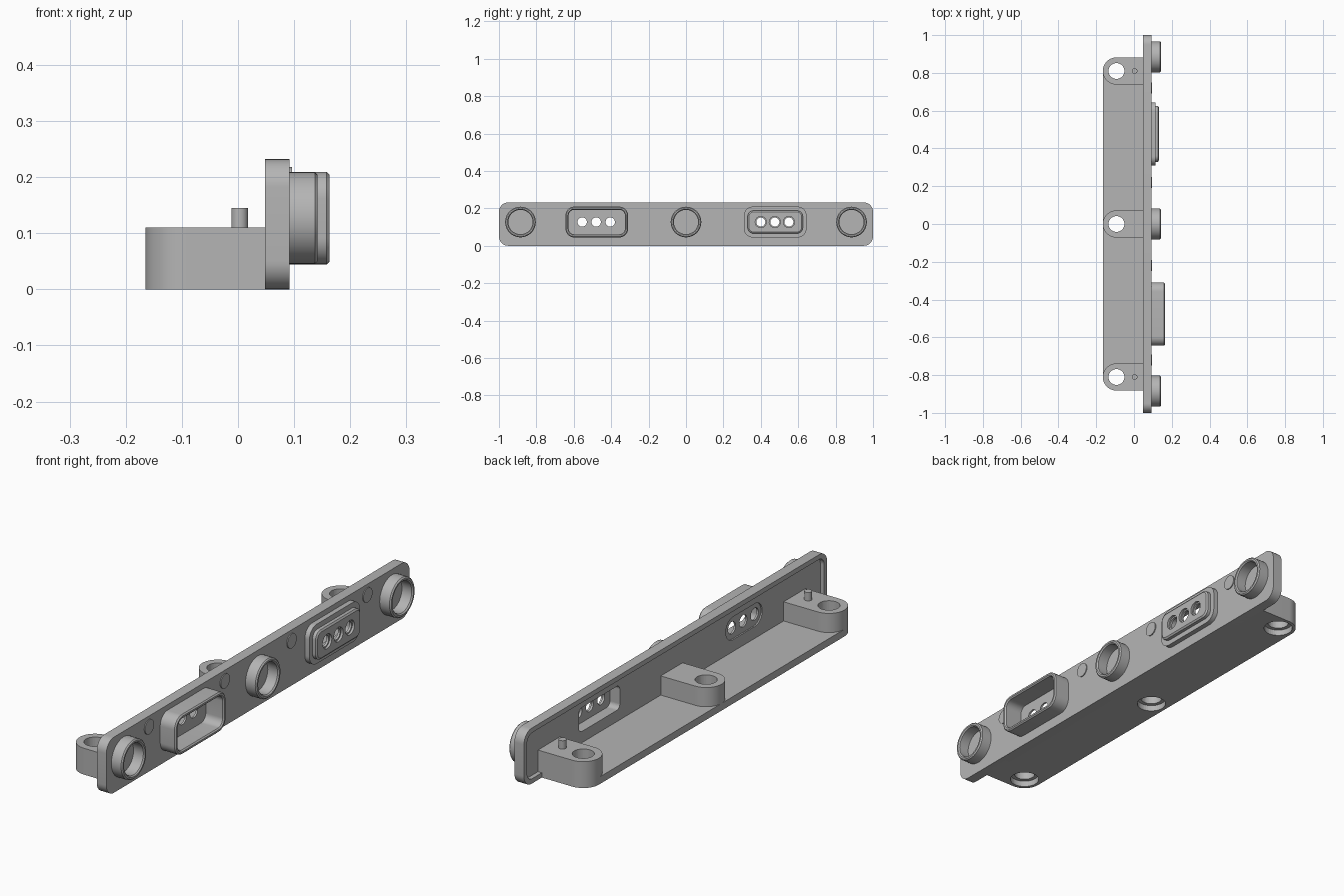
import bpy, bmesh, math
from mathutils import Vector

cube = bpy.data.objects.get("Cube")
if cube:
    bpy.data.objects.remove(cube)

grey = bpy.data.materials.new("plain grey")
grey.use_nodes = True
colour = (0.46, 0.46, 0.46, 1)
grey.diffuse_color = colour
grey.node_tree.nodes["Principled BSDF"].inputs["Base Color"].default_value = colour

MID = 0.127          # height of the connector centres
FRONT, BACK, FLOOR = 0.092, 0.048, 0.066   # plate face, rim and recess floor
LUGS = (-0.81, 0, 0.81)


def outline(w, h, r, steps=10):
    """Rounded rectangle as 2D points."""
    pts = []
    for q, (sx, sy) in enumerate(((1, 1), (-1, 1), (-1, -1), (1, -1))):
        for i in range(steps + 1):
            a = (q + i / steps) * math.pi / 2
            pts.append((sx * (w / 2 - r) + r * math.cos(a), sy * (h / 2 - r) + r * math.sin(a)))
    return pts


def loft(name, loops, closed=False):
    """Skin a list of 3D loops; cap the ends, or join last to first."""
    bm = bmesh.new()
    rows = [[bm.verts.new(p) for p in loop] for loop in loops]
    n = len(rows[0])
    pairs = list(zip(rows, rows[1:])) + ([(rows[-1], rows[0])] if closed else [])
    for a, b in pairs:
        for i in range(n):
            j = (i + 1) % n
            bm.faces.new((a[i], a[j], b[j], b[i]))
    if not closed:
        bm.faces.new(rows[0])
        bm.faces.new(rows[-1])
    bmesh.ops.remove_doubles(bm, verts=bm.verts, dist=1e-5)
    bmesh.ops.recalc_face_normals(bm, faces=bm.faces)
    mesh = bpy.data.meshes.new(name)
    bm.to_mesh(mesh)
    bm.free()
    mesh.materials.append(grey)
    obj = bpy.data.objects.new(name, mesh)
    bpy.context.collection.objects.link(obj)
    return obj


def facing(name, y, z, sections, closed=False):
    """Part along x from (x, width, height, radius) sections."""
    loops = [[(x, y + u, z + v) for u, v in outline(w, h, r)] for x, w, h, r in sections]
    return loft(name, loops, closed)


def upright(name, pts, z0, z1):
    return loft(name, [[(x, y, z) for x, y in pts] for z in (z0, z1)])


def disc(x, y, r, n=40):
    return [(x + r * math.cos(math.tau * i / n), y + r * math.sin(math.tau * i / n)) for i in range(n)]


def rod(name, y, z, r, x0, x1):
    return facing(name, y, z, [(x, 2 * r, 2 * r, r) for x in (x0, x1)])


def cut(obj, cutters):
    for c in cutters:
        m = obj.modifiers.new("cut", "BOOLEAN")
        m.operation, m.solver, m.object = "DIFFERENCE", "EXACT", c
        c.hide_render = True
        c.hide_set(True)


parts = []

# Face plate with a shallow recess in the back
plate = facing("face_plate", 0, 0.116, [(x, 2, 0.232, 0.05) for x in (BACK, FRONT)])
recess = facing("recess_cutter", 0, 0.116, [(x, 1.96, 0.192, 0.035) for x in (0, FLOOR)])

# Hollow socket
socket = facing("socket_shell", -0.477, MID, [
    (0.086, 0.335, 0.165, 0.048), (0.158, 0.335, 0.165, 0.048), (0.163, 0.325, 0.155, 0.043),
    (0.163, 0.311, 0.141, 0.036), (0.158, 0.301, 0.131, 0.031), (0.086, 0.301, 0.131, 0.031)], True)
socket_well = facing("socket_well_cutter", -0.477, MID, [(x, 0.301, 0.131, 0.031) for x in (0.08, 0.2)])
socket_back = facing("socket_back_cutter", -0.477, MID, [(x, 0.24, 0.095, 0.047) for x in (0.05, 0.072)])

# Stepped plug with a pocket behind it
plug = facing("plug_body", 0.477, MID, [
    (0.086, 0.335, 0.165, 0.048), (0.113, 0.335, 0.165, 0.048), (0.113, 0.295, 0.122, 0.032),
    (0.127, 0.295, 0.122, 0.032), (0.132, 0.281, 0.108, 0.025)])
pocket = facing("plug_pocket_cutter", 0.477, MID, [(x, 0.27, 0.1, 0.02) for x in (0.04, 0.112)])

# Contact holes
socket_holes = [rod("socket_hole_cutter", -0.48 + d, MID, 0.025, 0, 0.15) for d in (-0.075, 0, 0.075)]
plug_holes = [rod("plug_hole_cutter", 0.475 + d, MID, 0.024, 0, 0.2) for d in (-0.075, 0, 0.075)]
plug_rims = [rod("plug_rim_cutter", 0.475 + d, MID, 0.03, 0.122, 0.2) for d in (-0.075, 0, 0.075)]
cut(plate, [recess, socket_well, socket_back, pocket] + socket_holes)
cut(plug, [pocket] + plug_holes + plug_rims)
parts += [plate, socket, plug]

# Round collars
for y in (-0.885, 0, 0.885):
    profile = [(0.086, 0.082), (0.137, 0.082), (0.142, 0.077), (0.142, 0.07), (0.137, 0.065), (0.086, 0.065)]
    parts.append(facing("collar", y, MID, [(x, 2 * r, 2 * r, r) for x, r in profile], True))

# Small round pads
for y in (-0.72, -0.22, 0.22, 0.72):
    parts.append(rod("round_pad", y, 0.188, 0.03, 0.086, 0.096))

# Screw holes, wider underneath
bores = [upright("bore_cutter", disc(-0.093, y, 0.042), -0.1, 0.2) for y in LUGS]
bores += [upright("counterbore_cutter", disc(-0.093, y, 0.058), -0.1, 0.025) for y in LUGS]

# Shelf between the end lugs
shelf = upright("shelf", [(-0.165, -0.81), (0.07, -0.81), (0.07, 0.81), (-0.165, 0.81)], 0, 0.03)
cut(shelf, bores)
parts.append(shelf)

# Rounded mounting lugs
for y in LUGS:
    arc = [(-0.093 - 0.072 * math.sin(math.pi * i / 24), y + 0.072 * math.cos(math.pi * i / 24)) for i in range(25)]
    lug = upright("mounting_lug", arc + [(0.07, y - 0.072), (0.07, y + 0.072)], 0, 0.11)
    cut(lug, bores)
    parts.append(lug)

# Locating pins on the end lugs
for y in (-0.81, 0.81):
    parts.append(upright("locating_pin", disc(0.003, y, 0.015, 24), 0.1, 0.145))

# Smooth curved sides, keep edges crisp
bpy.ops.object.select_all(action="DESELECT")
for p in parts:
    p.select_set(True)
bpy.context.view_layer.objects.active = plate
bpy.ops.object.shade_smooth_by_angle(angle=math.radians(30))
